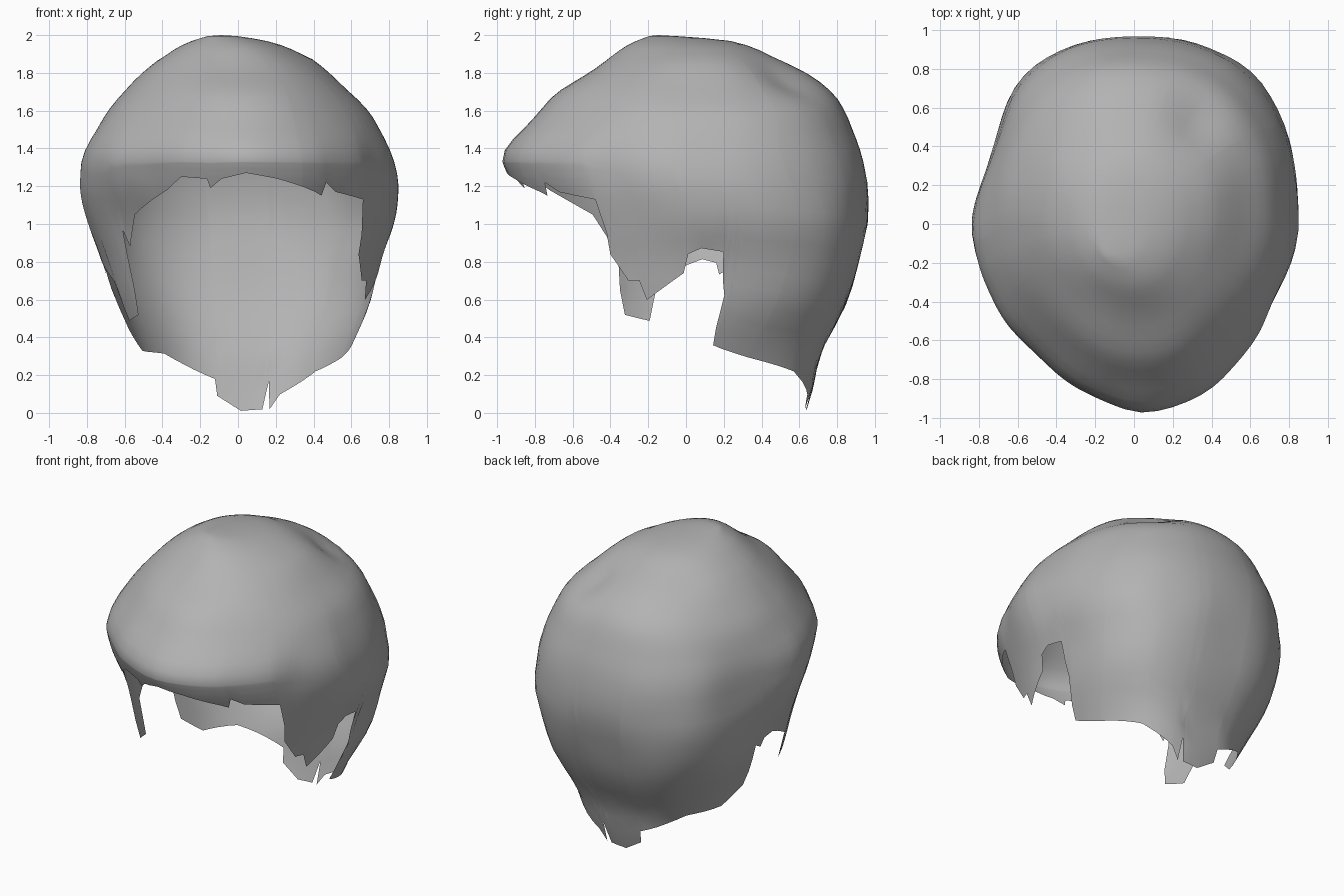
import bpy, bmesh, math
from mathutils import Vector, noise

cube = bpy.data.objects.get("Cube")
if cube:
    bpy.data.objects.remove(cube, do_unlink=True)

DOME_ROWS = 18
SKIRT_ROWS = 12
SKIRT_TOP = 1.33
APEX = Vector((-0.09, -0.15, 2.0))

# Shell outline by height: z, front y, back y, right x, left x
OUTLINE = [
    (2.0, -.18, -.12, -.14, -.04), (1.97, -.27, .28, -.25, .17),
    (1.92, -.36, .4, -.36, .31), (1.82, -.48, .6, -.49, .46),
    (1.72, -.67, .76, -.58, .57), (1.62, -.75, .84, -.68, .68),
    (1.38, -.99, .925, -.84, .81), (1.25, -.94, .96, -.855, .845),
    (1.15, -.88, .97, -.85, .845), (1, -.8, .965, -.81, .83),
    (.8, -.8, .92, -.73, .76), (.6, -.8, .86, -.66, .71),
    (.4, -.8, .76, -.57, .62), (.3, -.8, .7, -.52, .58),
    (.18, -.8, .69, -.5, .54), (0, -.8, .63, -.4, .43)]

# Ragged hem on each side: degrees from the front, height
LEFT_HEM = [
    (0, 1.27), (10, 1.24), (19, 1.2), (25, 1.17), (28, 1.15), (30, 1.22),
    (35, 1.17), (51, 1.13), (52, .95), (53, .84), (61, .7), (66, .7),
    (70, .6), (85, .74), (86, .84), (91, .87), (100, .85), (102, .7),
    (104, .62), (105, .45), (107, .36), (112, .34), (126, .29),
    (148, .22), (164, .1), (168, .02), (169, .17), (171, .02), (180, .01)]
RIGHT_HEM = [
    (0, 1.27), (8, 1.24), (12, 1.19), (13, 1.24), (22, 1.25), (28, 1.18),
    (36, 1.12), (45, 1.05), (54, .97), (52, .88), (55, .84), (56, .65),
    (59, .52), (72, .49), (74, .7), (86, .78), (92, .81), (98, .79),
    (100, .73), (104, .76), (106, .55), (109, .44), (125, .33), (145, .31),
    (155, .26), (169, .18), (170, .09), (180, .01)]

# Local hollows: centre, radius, depth
HOLLOWS = [
    (Vector((.33, .55, 1.78)), .16, .05),
    (Vector((-.8, .4, 1.2)), .32, .08),
    (Vector((.74, -.45, 1.3)), .15, .02)]


def blend(table, key):
    """Linear lookup of the remaining columns by the first one."""
    rows = sorted(table)
    for low, high in zip(rows, rows[1:]):
        if key <= high[0]:
            f = max(0.0, (key - low[0]) / (high[0] - low[0]))
            return [p + (q - p) * f for p, q in zip(low[1:], high[1:])]
    return list(rows[-1][1:])


def outline(z):
    """Outline at a height, averaged with its neighbours to round the bends."""
    step = min(0.05, (2 - z) / 2)
    samples = [blend(OUTLINE, z + k * step) for k in (-1, 0, 1)]
    return [sum(values) / 3 for values in zip(*samples)]


def shell_point(degrees, z):
    """Point on the rounded cross-section at the given bearing and height."""
    front, back, right, left = outline(z)
    middle_y, depth = (front + back) / 2, (back - front) / 2
    middle_x, width = (left + right) / 2, (left - right) / 2
    a = math.radians(degrees)
    dx, dy = math.sin(a), -math.cos(a)
    if dy < 0:
        power = 1.82 if dx > 0 else 1.65
    else:
        # the nape is squarer than the back of the dome
        nape = max(0, min(1, (1.15 - z) / 0.4))
        power = (2.4 if dx > 0 else 2.2) + 0.5 * nape
    # sections turn elliptical towards the crown
    power = 2 + (power - 2) * min(1, (2 - z) / 0.6)
    radius = ((abs(dx) / width) ** power + (abs(dy) / depth) ** power) ** (-1 / power)
    point = Vector((middle_x + dx * radius, middle_y + dy * radius, z))
    # the peak of the fringe leans to the left
    point.x += 0.05 * max(0, -dy) ** 4 * min(1, (2 - z) / 0.6)
    # soft uneven lumps and hollows
    inward = (Vector((0, 0, 1.1)) - point).normalized()
    push = 0.012 * noise.noise(point * 3)
    for centre, size, amount in HOLLOWS:
        push += amount * math.exp(-((point - centre).length / size) ** 2)
    return point + inward * push * min(1, (2 - z) * 8)


def column_heights(hem):
    """Even dome rows shared by all columns, then rows stretched to the hem."""
    dome = [2 - (2 - SKIRT_TOP) * (k / DOME_ROWS) ** 1.7 for k in range(1, DOME_ROWS + 1)]
    skirt = [SKIRT_TOP + (hem - SKIRT_TOP) * k / SKIRT_ROWS for k in range(1, SKIRT_ROWS + 1)]
    return dome + skirt


# Bearings: even steps plus every corner of the hem
bearings = set(range(-175, 181, 5))
bearings.update(a for a, z in LEFT_HEM)
bearings.update(-a for a, z in RIGHT_HEM if a < 180)
bearings = sorted(bearings)

# Hair shell: columns running from the crown to the hem
bm = bmesh.new()
crown = bm.verts.new(APEX)
columns = []
for bearing in bearings:
    hem = blend(LEFT_HEM if bearing >= 0 else RIGHT_HEM, abs(bearing))[0]
    columns.append([bm.verts.new(shell_point(bearing, z)) for z in column_heights(hem)])

for i, column in enumerate(columns):
    following = columns[(i + 1) % len(columns)]
    bm.faces.new((crown, column[0], following[0]))
    for row in range(len(column) - 1):
        bm.faces.new((column[row], column[row + 1], following[row + 1], following[row]))

mesh = bpy.data.meshes.new("hair_shell")
bm.to_mesh(mesh)
bm.free()
mesh.shade_smooth()
hair = bpy.data.objects.new("hair_shell", mesh)
bpy.context.collection.objects.link(hair)

# Plain grey colour
grey = bpy.data.materials.new("plain_grey")
grey.use_nodes = True
colour = (0.45, 0.45, 0.45, 1)
grey.diffuse_color = colour
grey.node_tree.nodes["Principled BSDF"].inputs["Base Color"].default_value = colour
mesh.materials.append(grey)
